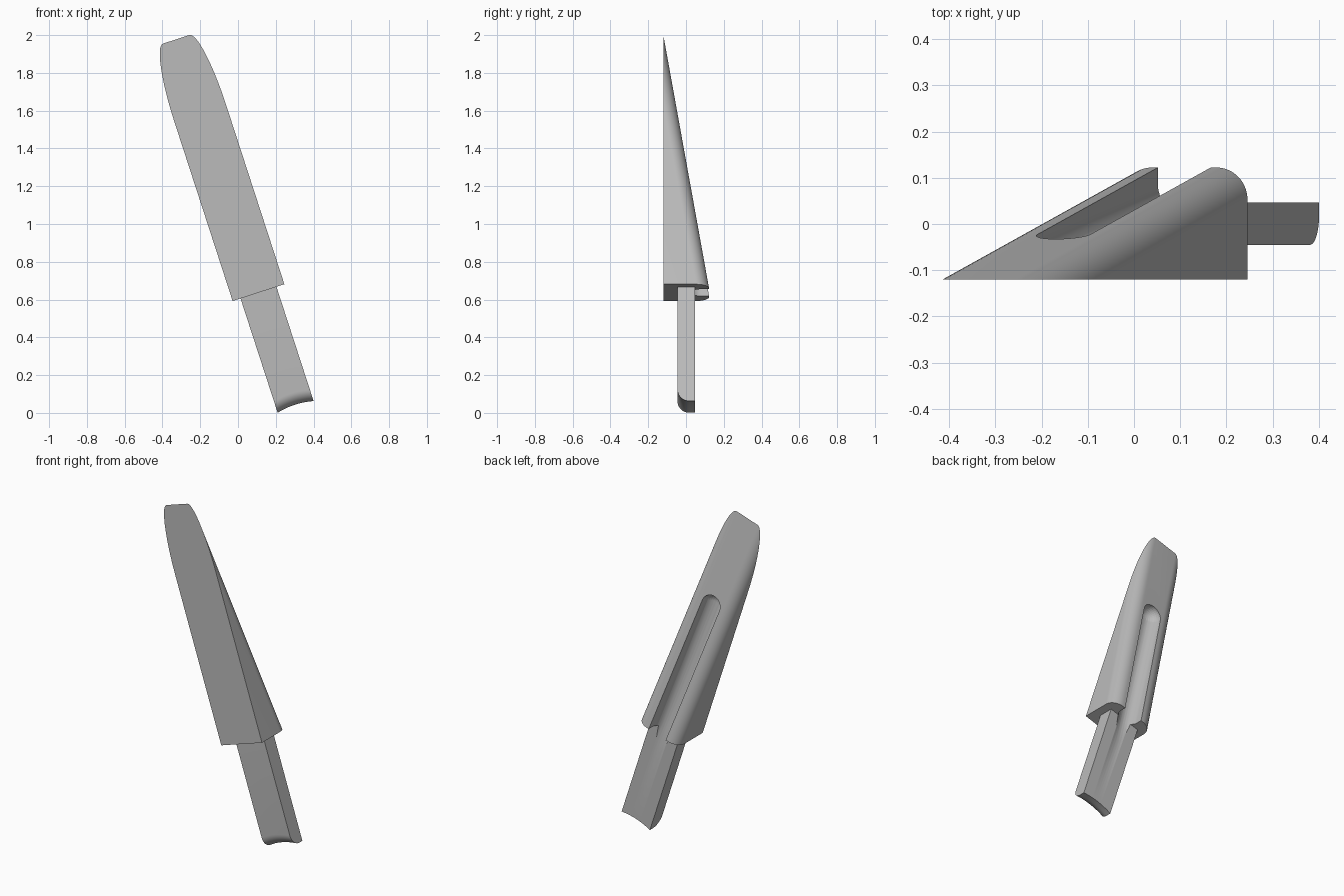
import bpy, bmesh
from math import sin, cos, pi, radians
from mathutils import Matrix

cube = bpy.data.objects.get("Cube")
if cube:
    bpy.data.objects.remove(cube, do_unlink=True)

# Local frame: x across, y through the thickness, z along the blade
PLACE = Matrix.Rotation(radians(-18), 4, 'Y') @ Matrix.Translation((0.3, 0, 0))
BASE, TIP = 0.572, 1.982
FRONT, BACK = -0.12, 0.122
HALF, ROUND = 0.144, 0.07
SLOPE = (BACK - FRONT) / (TIP - BASE)

grey = bpy.data.materials.new("plain grey")
grey.use_nodes = True
grey.diffuse_color = (0.5, 0.5, 0.5, 1)
grey.node_tree.nodes["Principled BSDF"].inputs["Base Color"].default_value = (0.5, 0.5, 0.5, 1)


def finish(bm, name):
    bmesh.ops.recalc_face_normals(bm, faces=bm.faces)
    bm.transform(PLACE)
    mesh = bpy.data.meshes.new(name)
    bm.to_mesh(mesh)
    bm.free()
    mesh.materials.append(grey)
    obj = bpy.data.objects.new(name, mesh)
    bpy.context.collection.objects.link(obj)
    return obj


def loft(bm, rings):
    loops = [[bm.verts.new(p) for p in ring] for ring in rings]
    n = len(loops[0])
    for a, b in zip(loops, loops[1:]):
        for i in range(n):
            j = (i + 1) % n
            bm.faces.new((a[i], a[j], b[j], b[i]))
    bm.faces.new(loops[0])
    bm.faces.new(loops[-1])


# Wedge body: rounded section sliding down a slope, trimmed by the flat front
def make_body():
    steps = 16
    arc = [(HALF - ROUND + ROUND * cos(pi / 2 * i / steps),
            ROUND * sin(pi / 2 * i / steps) - ROUND) for i in range(steps + 1)]
    section = [(HALF, -0.6)] + arc + [(-x, y) for x, y in reversed(arc)] + [(-HALF, -0.6)]
    bm = bmesh.new()
    loft(bm, [[(x, y + BACK - SLOPE * (t - BASE), t) for x, y in section]
              for t in (BASE, TIP + 0.2)])
    cut = bmesh.ops.bisect_plane(bm, geom=bm.verts[:] + bm.edges[:] + bm.faces[:],
                                 plane_co=(0, FRONT, 0), plane_no=(0, -1, 0),
                                 clear_outer=True)
    edges = [e for e in cut["geom_cut"] if isinstance(e, bmesh.types.BMEdge)]
    bmesh.ops.contextual_create(bm, geom=edges)
    return finish(bm, "wedge_body")


# Tang: rounded lower front edge and a shallow hollow across its end
def make_tang():
    half, low, high, end, r, sag = 0.1, -0.045, 0.047, -0.064, 0.063, 0.012
    corner = [(low + r - r * cos(pi / 2 * i / 10), end + r - r * sin(pi / 2 * i / 10))
              for i in range(11)]
    rings = []
    for k in range(17):
        u = k / 8 - 1
        lift = sag * (1 - u * u)
        ring = [(high, BASE + 0.01), (low, BASE + 0.01)]
        ring += [(y, t + lift) for y, t in corner + [(high, end)]]
        rings.append([(u * half, y, t) for y, t in ring])
    bm = bmesh.new()
    loft(bm, rings)
    return finish(bm, "tang")


# Round-bottomed slot cutter, running out on the tang
def make_cutter():
    r, t_end, t_low = 0.06, 1.412, 0.1
    bm = bmesh.new()
    for t in (t_low, t_end):
        floor = 0.045 - 0.138 * (t - 0.43)
        for rise in (0, 0.5):
            bmesh.ops.create_uvsphere(
                bm, u_segments=32, v_segments=16, radius=r,
                matrix=Matrix.Translation((0, floor + r + rise, t)) @ Matrix.Rotation(pi / 2, 4, 'X'))
    hull = bmesh.ops.convex_hull(bm, input=bm.verts)
    junk = {g for g in hull["geom_interior"] + hull["geom_unused"]
            if isinstance(g, bmesh.types.BMVert)}
    bmesh.ops.delete(bm, geom=list(junk), context='VERTS')
    bmesh.ops.delete(bm, geom=[e for e in bm.edges if not e.link_faces], context='EDGES')
    obj = finish(bm, "slot_cutter")
    obj.hide_render = True
    return obj


cutter = make_cutter()
for part in (make_body(), make_tang()):
    mod = part.modifiers.new("slot", 'BOOLEAN')
    mod.operation = 'DIFFERENCE'
    mod.solver = 'EXACT'
    mod.object = cutter
    bpy.ops.object.select_all(action='DESELECT')
    part.select_set(True)
    bpy.context.view_layer.objects.active = part
    bpy.ops.object.modifier_apply(modifier=mod.name)
    bpy.ops.object.shade_smooth_by_angle(angle=radians(30))
bpy.data.objects.remove(cutter, do_unlink=True)
